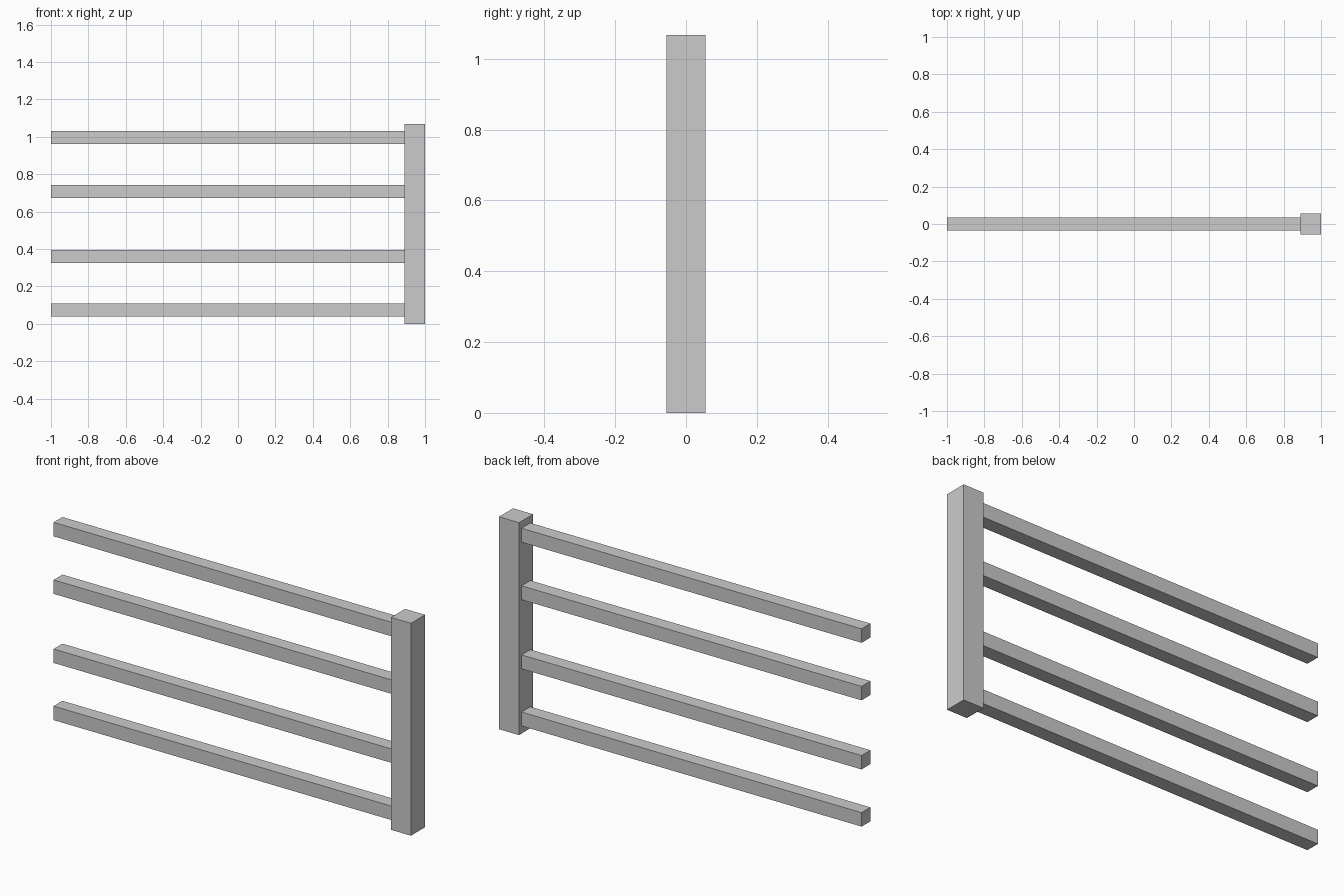
import bpy

if "Cube" in bpy.data.objects:
    bpy.data.objects.remove(bpy.data.objects["Cube"])


def box(name, x, y, z):
    """Axis-aligned box from (min, max) ranges."""
    bpy.ops.mesh.primitive_cube_add(
        size=1, location=[(a + b) / 2 for a, b in (x, y, z)])
    obj = bpy.context.object
    obj.name = name
    obj.scale = [b - a for a, b in (x, y, z)]
    bpy.ops.object.transform_apply(location=False, rotation=False, scale=True)
    return obj


# Upright post at the right end
box("fence_post", (0.889, 1.0), (-0.0555, 0.0555), (0.0, 1.067))

# Four horizontal rails, seated slightly into the post
half = 0.035
for i, z in enumerate((0.073, 0.36, 0.707, 0.996), 1):
    box(f"fence_rail_{i}", (-1.0, 0.892), (-half, half), (z - half, z + half))
